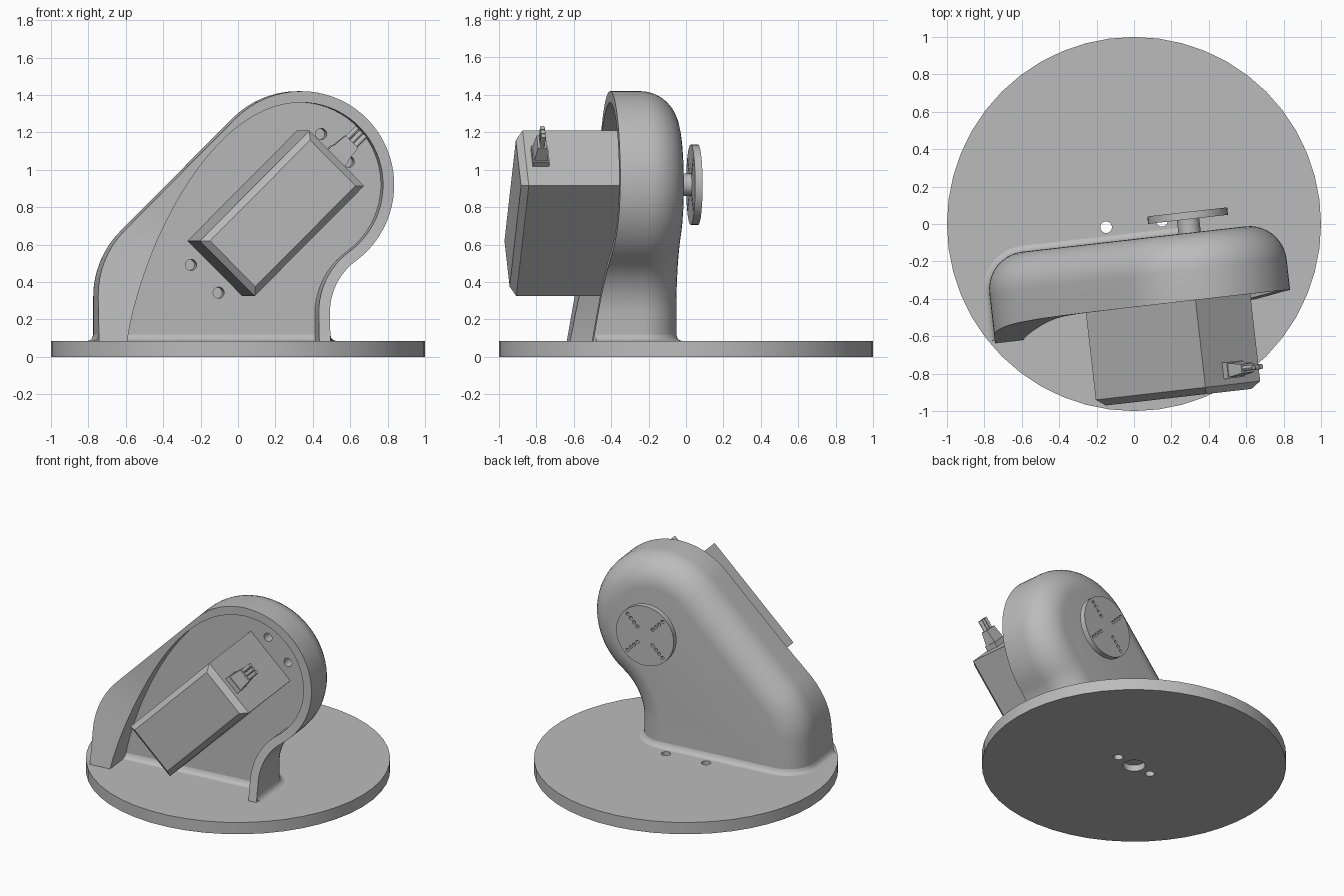
import bpy, bmesh
from math import sin, cos, pi, radians, sqrt
from mathutils import Matrix, Vector
from mathutils.geometry import interpolate_bezier

old = bpy.data.objects.get("Cube")
if old:
    bpy.data.objects.remove(old, do_unlink=True)

YAW = radians(6.5)          # the whole arm is turned a little on the base
FLOOR, RIM, BACK = -0.34, -0.44, -0.08
ROUND = 0.2                 # rounding of the shell's back edge
AXIS = Vector((0.29, 0, 0.92))
SERVO = Vector((0.133, 0, 0.767))
TILT = Matrix.Rotation(-pi / 4, 4, 'Y')   # local x runs up along the servo
TO_Y = Matrix.Rotation(pi / 2, 4, 'X')

grey = bpy.data.materials.new("plain grey")
grey.use_nodes = True
grey.diffuse_color = (0.5, 0.5, 0.5, 1)
grey.node_tree.nodes["Principled BSDF"].inputs["Base Color"].default_value = (0.5, 0.5, 0.5, 1)


def finish(name, bm, yaw=YAW):
    bmesh.ops.recalc_face_normals(bm, faces=bm.faces)
    mesh = bpy.data.meshes.new(name)
    bm.to_mesh(mesh)
    bm.free()
    mesh.materials.append(grey)
    ob = bpy.data.objects.new(name, mesh)
    ob.rotation_euler.z = yaw
    bpy.context.collection.objects.link(ob)
    return ob


def smooth(ob):
    bpy.ops.object.select_all(action='DESELECT')
    ob.select_set(True)
    bpy.context.view_layer.objects.active = ob
    bpy.ops.object.shade_smooth_by_angle(angle=radians(30))


def rod(bm, centre, radius, length, turn, sides=32, tip=None):
    bmesh.ops.create_cone(bm, cap_ends=True, segments=sides, radius1=radius,
                          radius2=radius if tip is None else tip, depth=length,
                          matrix=Matrix.Translation(centre) @ turn)


def cut(ob, bm):
    """Subtract the solids in bm from ob, then drop the cutter."""
    cutter = finish("cutter", bm)
    cutter.hide_render = True
    mod = ob.modifiers.new("holes", 'BOOLEAN')
    mod.object, mod.solver = cutter, 'EXACT'
    bpy.context.view_layer.objects.active = ob
    bpy.context.view_layer.update()
    bpy.ops.object.modifier_apply(modifier=mod.name)
    bpy.data.objects.remove(cutter, do_unlink=True)


def arc(cx, cz, r, a, b, n):
    angles = [radians(a + (b - a) * i / (n - 1)) for i in range(n)]
    return [(cx + r * cos(t), cz + r * sin(t)) for t in angles]


def loft(bm, rings):
    """Bridge open strips of equal length; return their vertices."""
    rows = [[bm.verts.new(p) for p in ring] for ring in rings]
    for a, b in zip(rows, rows[1:]):
        for i in range(len(a) - 1):
            bm.faces.new((a[i], a[i + 1], b[i + 1], b[i]))
    return rows


# Base disc with two through holes and a blind centre bore
bm = bmesh.new()
rod(bm, (0, 0, 0.0425), 1, 0.085, Matrix(), 48)
base = finish("base_disc", bm, 0)
bm = bmesh.new()
for x in (-0.15, 0.15):
    rod(bm, (x, 0, 0.04), 0.031, 0.2, Matrix(), 24)
rod(bm, (0, 0, 0), 0.073, 0.09, Matrix(), 32)
cut(base, bm)
smooth(base)


# Shell outline in the x-z plane, moved inwards by d
def left_chain(d):
    low = arc(-0.31, 0.32, 0.5 - d, 180, 135, 9)
    top = arc(AXIS.x, AXIS.z, 0.5 - d, 135, 90, 9)
    (ax, az), (bx, bz) = low[-1], top[0]
    line = [(ax + (bx - ax) * k / 6, az + (bz - az) * k / 6) for k in range(1, 6)]
    return [(-0.81 + d, 0.04)] + low + line + top


def right_chain(d):
    head = arc(AXIS.x, AXIS.z, 0.5 - d, 90, -54.4, 29)[1:]
    neck = arc(0.785, 0.229, 0.35 + d, 125.6, 180, 12)[1:]
    return head + neck + [(0.435 - d, 0.04)]


def outline(d):
    return left_chain(d) + right_chain(d)


def rim_y(z):
    """The front rim leans forward towards the base."""
    t = 0.68 - z
    return RIM - 0.09 * (t + sqrt(t * t + 0.02))


# Shell: recess floor, recess wall, rim, outside, rounded back
bezier = interpolate_bezier(Vector((-0.665, 0.04)), Vector((-0.62, 0.42)),
                            Vector((-0.25, 1.36)), Vector((0.29, 1.36)), len(left_chain(0)))
recess = [(p.x, p.y) for p in bezier] + right_chain(0.06)
rings = [[(x, FLOOR, z) for x, z in recess],
         [(x, rim_y(z), z) for x, z in recess],
         [(x, rim_y(z), z) for x, z in outline(0)]]
for k in range(11):
    t = k / 10 * pi / 2
    y = BACK - ROUND + ROUND * sin(t)
    rings.append([(x, y, z) for x, z in outline(ROUND * (1 - cos(t)))])
bm = bmesh.new()
rows = loft(bm, rings)
bm.faces.new(rows[0])
bm.faces.new(rows[-1])
bmesh.ops.holes_fill(bm, edges=[e for e in bm.edges if e.is_boundary], sides=0)
shell = finish("shell", bm)

# Screw holes beside the servo
bm = bmesh.new()
for along in (-0.495, 0.495):
    for across in (-0.105, 0.105):
        spot = SERVO + TILT @ Vector((along, 0, across))
        rod(bm, spot + Vector((0, FLOOR, 0)), 0.03, 0.2, TO_Y, 20)
cut(shell, bm)
smooth(shell)


# Small fillets where the shell meets the base
def fillet(name, path):
    """path holds (x, y, normal x, normal y)."""
    bm = bmesh.new()
    loft(bm, [[(x + nx * o, y + ny * o, z) for x, y, nx, ny in path]
              for o, z in ((0.035, 0.084), (0.017, 0.09), (0.006, 0.101), (0, 0.12))])
    smooth(finish(name, bm))


path = [(0.435, -0.535, 1, 0)]
for cx, start in ((0.235, 0), (-0.61, 90)):
    for k in range(9):
        t = radians(start + k * 90 / 8)
        path.append((cx + ROUND * cos(t), BACK - ROUND + ROUND * sin(t), cos(t), sin(t)))
path.append((-0.81, -0.535, -1, 0))
fillet("outer_base_fillet", path)
fillet("recess_base_fillet", [(-0.66, FLOOR, 0, -1), (0.375, FLOOR, 0, -1)])

# Servo body with a chamfered front
bm = bmesh.new()
bmesh.ops.create_cube(bm, size=1, matrix=Matrix.Translation(SERVO + Vector((0, -0.6235, 0)))
                      @ TILT @ Matrix.Diagonal((0.834, 0.647, 0.417, 1)))
front = min(bm.faces, key=lambda f: f.calc_center_median().y)
bmesh.ops.bevel(bm, geom=list(front.edges), offset=0.036, segments=1, affect='EDGES')
finish("servo_body", bm)

# Cable plug on the servo's upper end: foot, tapered boot, three wires
ALONG = TILT @ Matrix.Rotation(pi / 2, 4, 'Y')


def on_end(out, across=0):
    return SERVO + Vector((0, -0.834, 0)) + TILT @ Vector((0.417 + out, 0, across))


bm = bmesh.new()
bmesh.ops.create_cube(bm, size=1, matrix=Matrix.Translation(on_end(0.015)) @ TILT
                      @ Matrix.Diagonal((0.04, 0.088, 0.125, 1)))
made = bmesh.ops.create_cube(bm, size=1)["verts"]
for v in made:
    if v.co.x > 0:
        v.co.y *= 0.62
        v.co.z *= 0.82
bmesh.ops.transform(bm, verts=made, matrix=Matrix.Translation(on_end(0.075)) @ TILT
                    @ Matrix.Diagonal((0.1, 0.078, 0.115, 1)))
finish("plug_boot", bm)
bm = bmesh.new()
for across in (-0.03, 0, 0.03):
    rod(bm, on_end(0.15, across), 0.014, 0.1, ALONG, 12)
smooth(finish("plug_wires", bm))

# Output shaft and horn disc with a cross of small holes
bm = bmesh.new()
rod(bm, AXIS + Vector((0, -0.06, 0)), 0.06, 0.12, TO_Y)
smooth(finish("output_shaft", bm))
bm = bmesh.new()
rod(bm, AXIS + Vector((0, 0.012, 0)), 0.215, 0.04, TO_Y, 40)
horn = finish("horn_disc", bm)
bm = bmesh.new()
for arm in range(4):
    t = radians(45 + 90 * arm)
    for r in (0.08, 0.115, 0.15, 0.185):
        rod(bm, AXIS + Vector((r * cos(t), 0.012, r * sin(t))), 0.012, 0.1, TO_Y, 12)
cut(horn, bm)
smooth(horn)
